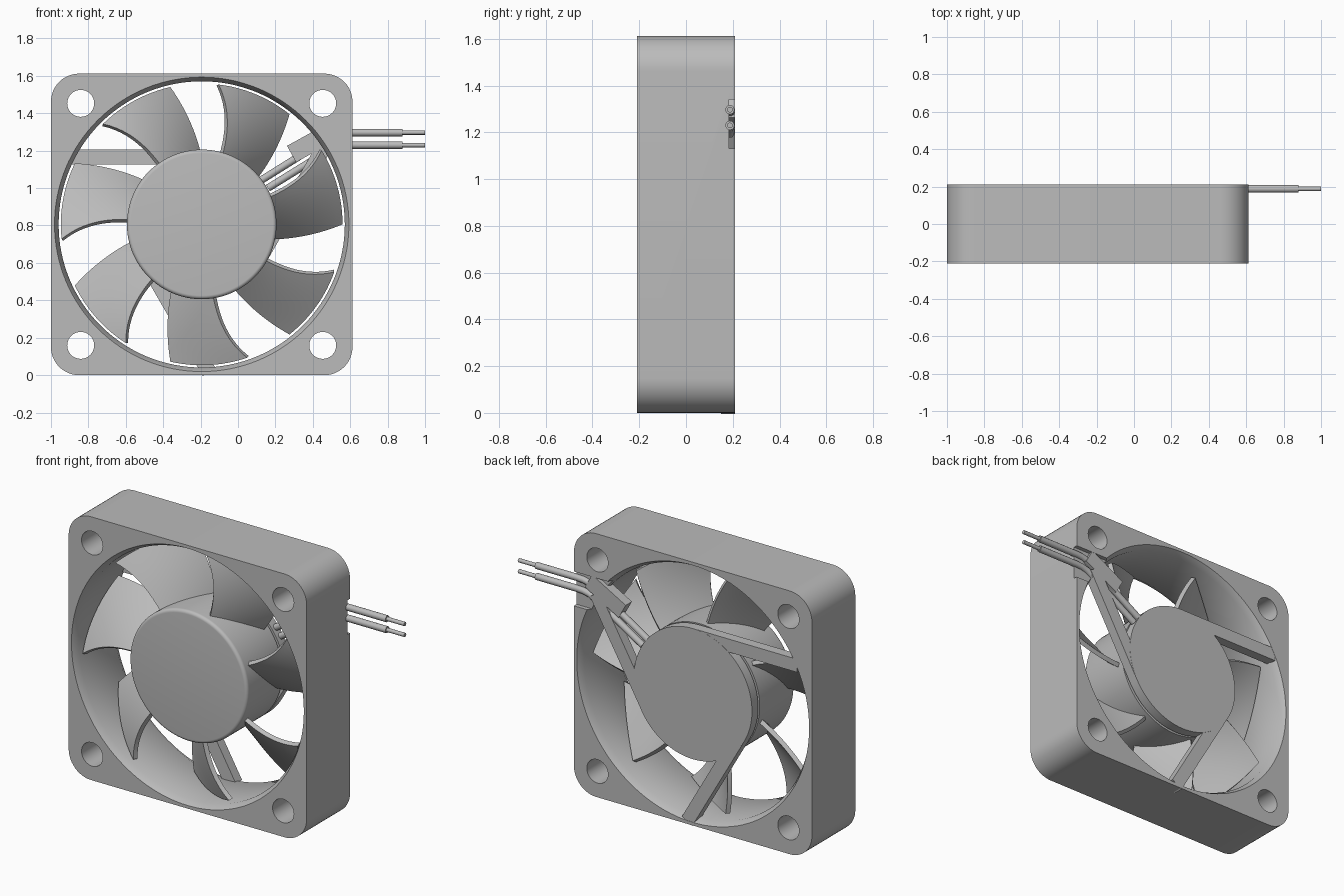
import bpy, bmesh, math
from mathutils import Matrix, Vector

if "Cube" in bpy.data.objects:
    bpy.data.objects.remove(bpy.data.objects["Cube"], do_unlink=True)

CX, CZ = -0.194, 0.806      # fan axis
HALF, DEPTH = 0.806, 0.21   # frame half width and half depth

grey = bpy.data.materials.new("plain grey")
grey.use_nodes = True
colour = (0.5, 0.5, 0.5, 1)
grey.diffuse_color = colour
grey.node_tree.nodes["Principled BSDF"].inputs["Base Color"].default_value = colour


def finish(name, bm, angle=35):
    bmesh.ops.recalc_face_normals(bm, faces=bm.faces)
    mesh = bpy.data.meshes.new(name)
    bm.to_mesh(mesh)
    bm.free()
    mesh.materials.append(grey)
    obj = bpy.data.objects.new(name, mesh)
    bpy.context.collection.objects.link(obj)
    smooth(obj, angle)
    return obj


def activate(obj):
    bpy.ops.object.select_all(action='DESELECT')
    obj.select_set(True)
    bpy.context.view_layer.objects.active = obj


def smooth(obj, angle=35):
    activate(obj)
    bpy.ops.object.shade_smooth_by_angle(angle=math.radians(angle))


def lathe(name, profile, x=CX, z=CZ, steps=96):
    """Spin (radius, y) points about the y direction through x, z."""
    bm = bmesh.new()
    verts = [bm.verts.new((x + r, y, z)) for r, y in profile]
    edges = [bm.edges.new(pair) for pair in zip(verts, verts[1:])]
    bmesh.ops.spin(bm, geom=verts + edges, cent=(x, 0, z), axis=(0, 1, 0),
                   angle=math.tau, steps=steps, use_duplicate=False)
    bmesh.ops.remove_doubles(bm, verts=bm.verts, dist=1e-5)
    return finish(name, bm)


def box(name, centre, size, turn=0):
    """Box turned about the y direction (counter-clockwise seen from the front)."""
    bm = bmesh.new()
    m = Matrix.Translation(centre) @ Matrix.Rotation(-turn, 4, 'Y') @ Matrix.Diagonal((*size, 1))
    bmesh.ops.create_cube(bm, size=1, matrix=m)
    return finish(name, bm)


def cut(obj, cutter):
    mod = obj.modifiers.new("cut", 'BOOLEAN')
    mod.operation, mod.solver, mod.object = 'DIFFERENCE', 'EXACT', cutter
    activate(obj)
    bpy.ops.object.modifier_apply(modifier=mod.name)
    bpy.data.objects.remove(cutter, do_unlink=True)


# Square frame with rounded corners
bm = bmesh.new()
bmesh.ops.create_cube(bm, size=1, matrix=Matrix.Translation((CX, 0, CZ))
                      @ Matrix.Diagonal((2 * HALF, 2 * DEPTH, 2 * HALF, 1)))
corners = [e for e in bm.edges if abs(e.verts[0].co.y - e.verts[1].co.y) > 0.1]
bmesh.ops.bevel(bm, geom=corners, offset=0.15, segments=12, profile=0.5, affect='EDGES')
frame = finish("frame", bm)

# Chamfered bore, mounting holes and cable slot
mouth, bore, lip = 0.787, 0.765, DEPTH - 0.04
cut(frame, lathe("bore_cutter", [(0, -0.3), (mouth, -0.3), (mouth, -DEPTH), (bore, -lip),
                                 (bore, lip), (mouth, DEPTH), (mouth, 0.3), (0, 0.3)], steps=128))
for sx in (-1, 1):
    for sz in (-1, 1):
        cut(frame, lathe("hole_cutter", [(0, -0.3), (0.072, -0.3), (0.072, 0.3), (0, 0.3)],
                         CX + sx * 0.647, CZ + sz * 0.647, 40))
cut(frame, box("slot_cutter", (0.5, 0.235, 1.235), (0.4, 0.1, 0.21)))
smooth(frame)

# Rotor cup with a softly rounded front edge, and the fixed motor plate behind it
edge = [(0.38 + 0.02 * math.sin(a), -0.185 - 0.02 * math.cos(a))
        for a in (i * math.pi / 12 for i in range(7))]
lathe("rotor_hub", [(0, -0.205)] + edge + [(0.4, 0.135), (0, 0.135)])
lathe("motor_core", [(0, 0.12), (0.33, 0.12), (0.33, 0.17), (0, 0.17)])
lathe("motor_plate", [(0, 0.15), (0.4, 0.15), (0.4, DEPTH), (0, DEPTH)])


# Swept and twisted blades
def blade_point(u, v, turn):
    r = 0.385 + 0.365 * v
    front = 74.5 + 9 * v * v
    back = 41 + 11 * v
    a = math.radians(front + (back - front) * u) + turn
    y = -0.145 + 0.245 * (0.75 * u + 0.25 * u * u)
    return Vector((CX + r * math.cos(a), y, CZ + r * math.sin(a)))


N = 12
for k in range(7):
    bm = bmesh.new()
    grid = [[bm.verts.new(blade_point(i / N, j / N, k * math.tau / 7)) for j in range(N + 1)]
            for i in range(N + 1)]
    for i in range(N):
        for j in range(N):
            bm.faces.new((grid[i][j], grid[i + 1][j], grid[i + 1][j + 1], grid[i][j + 1]))
    blade = finish(f"blade_{k + 1}", bm)
    mod = blade.modifiers.new("thickness", 'SOLIDIFY')
    mod.thickness, mod.offset = 0.026, 0
    activate(blade)
    bpy.ops.object.modifier_apply(modifier=mod.name)
    smooth(blade, 40)

# Three struts tangent to the motor plate
for k in range(3):
    a = math.pi + k * math.tau / 3
    along = Vector((math.cos(a), 0, math.sin(a)))
    side = Vector((math.sin(a), 0, -math.cos(a)))
    box(f"strut_{k + 1}", Vector((CX, 0.179, CZ)) + along * 0.35 + side * 0.36,
        (0.71, 0.06, 0.08), a)

# Cable guide tab beside the wires
box("cable_tab", (0.4, 0.179, 1.245), (0.26, 0.06, 0.1), math.radians(29))


# Two wires with bare ends
def wire(name, points, radius):
    data = bpy.data.curves.new(name, 'CURVE')
    data.dimensions = '3D'
    data.bevel_depth, data.bevel_resolution, data.use_fill_caps = radius, 4, True
    spline = data.splines.new('POLY')
    spline.points.add(len(points) - 1)
    for p, (x, z) in zip(spline.points, points):
        p.co = (x, 0.188, z, 1)
    obj = bpy.data.objects.new(name, data)
    bpy.context.collection.objects.link(obj)
    activate(obj)
    bpy.ops.object.convert(target='MESH')
    obj = bpy.context.object
    obj.data.materials.clear()
    obj.data.materials.append(grey)
    smooth(obj, 40)


for name, z, start in (("upper", 1.297, (0.12, 1.04)), ("lower", 1.23, (0.16, 1.0))):
    wire(name + "_wire", [start, (0.48, z - 0.032), (0.52, z - 0.011), (0.56, z - 0.002),
                          (0.6, z), (0.88, z)], 0.02)
    wire(name + "_wire_core", [(0.87, z), (1.0, z)], 0.012)
